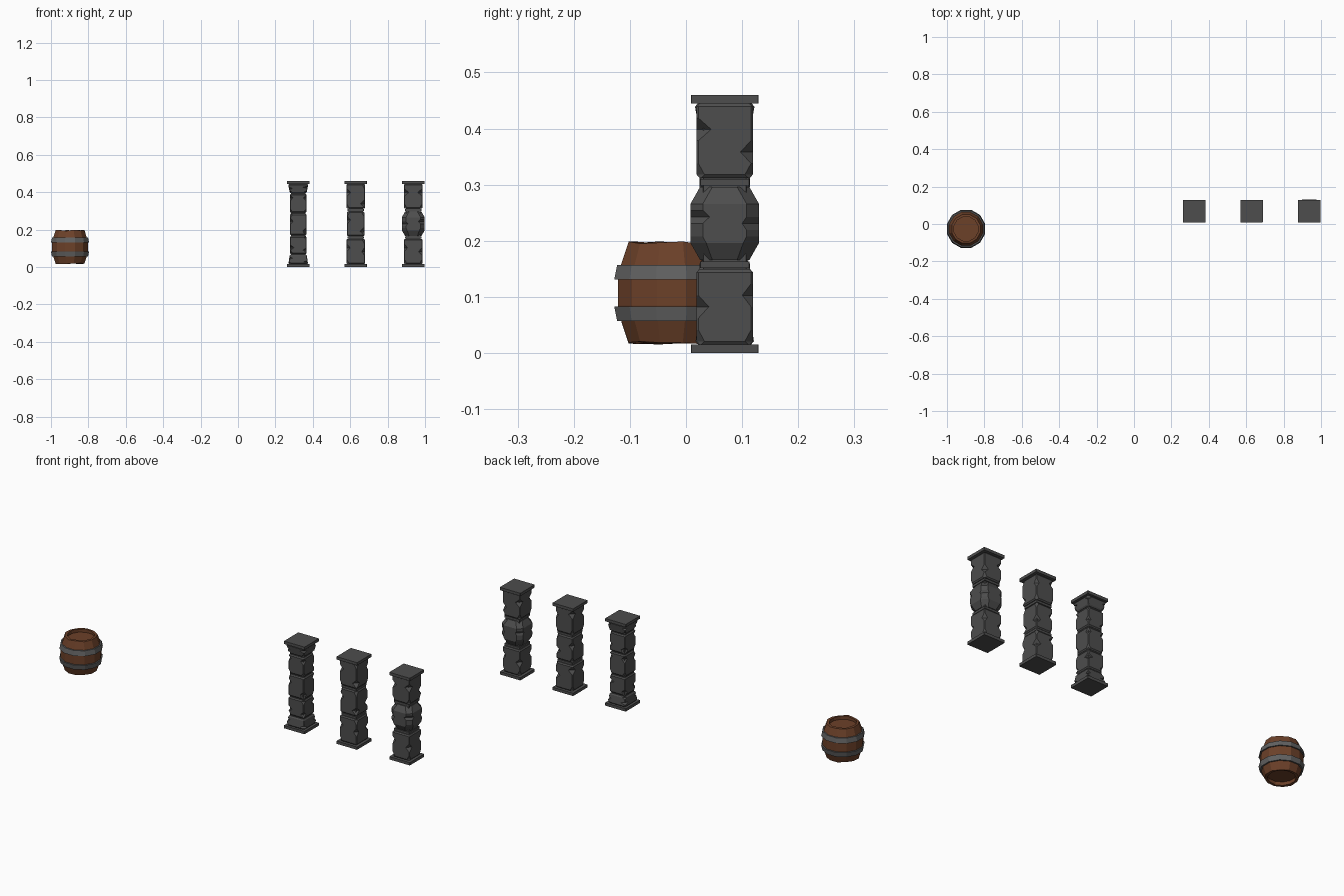
import bpy, bmesh, random
from math import cos, sin, pi

if "Cube" in bpy.data.objects:
    bpy.data.objects.remove(bpy.data.objects["Cube"])

random.seed(7)


def material(name, rgb):
    m = bpy.data.materials.new(name)
    m.diffuse_color = (*rgb, 1)
    m.use_nodes = True
    m.node_tree.nodes["Principled BSDF"].inputs["Base Color"].default_value = m.diffuse_color
    return m


STONE = material("stone", (0.075, 0.075, 0.075))
WOOD = material("wood", (0.15, 0.052, 0.022))
IRON = material("iron", (0.12, 0.12, 0.12))


def loft(name, rings, mat, loc, closed=False):
    """Skin a stack of point rings; cap the ends, or join last to first."""
    bm = bmesh.new()
    vs = [[bm.verts.new(p) for p in r] for r in rings]
    n = len(vs[0])
    pairs = list(zip(vs, vs[1:])) + ([(vs[-1], vs[0])] if closed else [])
    for a, b in pairs:
        for i in range(n):
            j = (i + 1) % n
            bm.faces.new((a[i], a[j], b[j], b[i]))
    if not closed:
        bm.faces.new(vs[0][::-1])
        bm.faces.new(vs[-1])
    bmesh.ops.recalc_face_normals(bm, faces=bm.faces)
    me = bpy.data.meshes.new(name)
    bm.to_mesh(me)
    bm.free()
    ob = bpy.data.objects.new(name, me)
    me.materials.append(mat)
    ob.location = loc
    bpy.context.collection.objects.link(ob)
    return ob


def square(h, z, cuts):
    """Square ring of half width h with its four corners cut by given sizes."""
    pts = []
    for (sx, sy), c in zip(((1, 1), (-1, 1), (-1, -1), (1, -1)), cuts):
        a, b = (sx * h, sy * (h - c), z), (sx * (h - c), sy * h, z)
        pts += [a, b] if sx * sy > 0 else [b, a]
    return pts


def block(name, loc, z0, z1, h, corner=0.003, chip=0.022, top=None, belly=0):
    """Weathered stone block: bevelled ends, a chip on each upright edge."""
    top = h if top is None else top
    n, d = 6, z1 - z0
    hit = [random.randint(1, n - 1) for _ in range(4)]
    end = [random.choice((0, 0, n)) for _ in range(4)]
    rings = [square(h - 0.005 - belly, z0, [corner] * 4)]
    for k in range(n + 1):
        t = k / n
        cuts = [corner + (chip * random.uniform(0.6, 1.1) if k == hit[i] else
                          chip * 0.5 if k == end[i] else 0) for i in range(4)]
        inset = 0.006 if not belly else 0.03
        rings.append(square(h + (top - h) * t, z0 + inset + (d - 2 * inset) * t, cuts))
    rings.append(square(top - 0.005 - belly, z1, [corner] * 4))
    loft(name, rings, STONE, loc)


def slab(name, loc, z0, z1, h):
    loft(name, [square(h, z, [0.001] * 4) for z in (z0, z1)], STONE, loc)


# Pillars: plinth, cap, recessed core and stacked weathered blocks
layouts = [
    ("slim_pillar", 0.322, [(0.015, 0.066, 0.052, 0.046), (0.07, 0.165, 0.045, 0.045),
                            (0.17, 0.285, 0.045, 0.045), (0.29, 0.39, 0.045, 0.045),
                            (0.395, 0.445, 0.046, 0.053)]),
    ("block_pillar", 0.629, [(0.015, 0.15, 0.050, 0.050), (0.165, 0.297, 0.047, 0.047),
                             (0.312, 0.445, 0.050, 0.050)]),
    ("bulged_pillar", 0.937, [(0.015, 0.15, 0.050, 0.050), (0.312, 0.445, 0.050, 0.050)]),
]
for name, x, blocks in layouts:
    loc = (x, 0.069, 0)
    slab(name + "_plinth", loc, 0, 0.015, 0.06)
    slab(name + "_cap", loc, 0.445, 0.46, 0.06)
    slab(name + "_core", loc, 0.012, 0.448, 0.039)
    for i, (z0, z1, h, top) in enumerate(blocks):
        block(f"{name}_block_{i + 1}", loc, z0, z1, h, top=top)
    if name != "slim_pillar":
        # thin collars at the two necks
        for i, z in enumerate((0.152, 0.299)):
            slab(f"{name}_collar_{i + 1}", loc, z, z + 0.011, 0.044)
block("bulged_pillar_belly", (0.937, 0.069, 0), 0.166, 0.296, 0.061,
      corner=0.022, chip=0.012, belly=0.012)

# Barrel
SIDES = 12
BARREL = (-0.898, -0.026, 0)


def circle(r, z, jitter=0):
    return [(r * cos(2 * pi * (i + 0.5) / SIDES), r * sin(2 * pi * (i + 0.5) / SIDES),
             z + random.uniform(-jitter, jitter)) for i in range(SIDES)]


# staves with worn rims and recessed lids at both ends
profile = [(0.066, 0.035, 0), (0.066, 0.018, 0.003), (0.079, 0.018, 0.003), (0.093, 0.058, 0),
           (0.099, 0.085, 0), (0.099, 0.130, 0), (0.093, 0.157, 0),
           (0.079, 0.196, 0.003), (0.066, 0.196, 0.003), (0.066, 0.180, 0)]
loft("barrel_body", [circle(*p) for p in profile], WOOD, BARREL)

# iron hoops following the barrel curve
for name, wide, narrow in (("lower_hoop", 0.083, 0.057), ("upper_hoop", 0.131, 0.157)):
    loft(name, [circle(0.092, narrow), circle(0.1, narrow),
                circle(0.1055, wide), circle(0.095, wide)], IRON, BARREL, closed=True)
